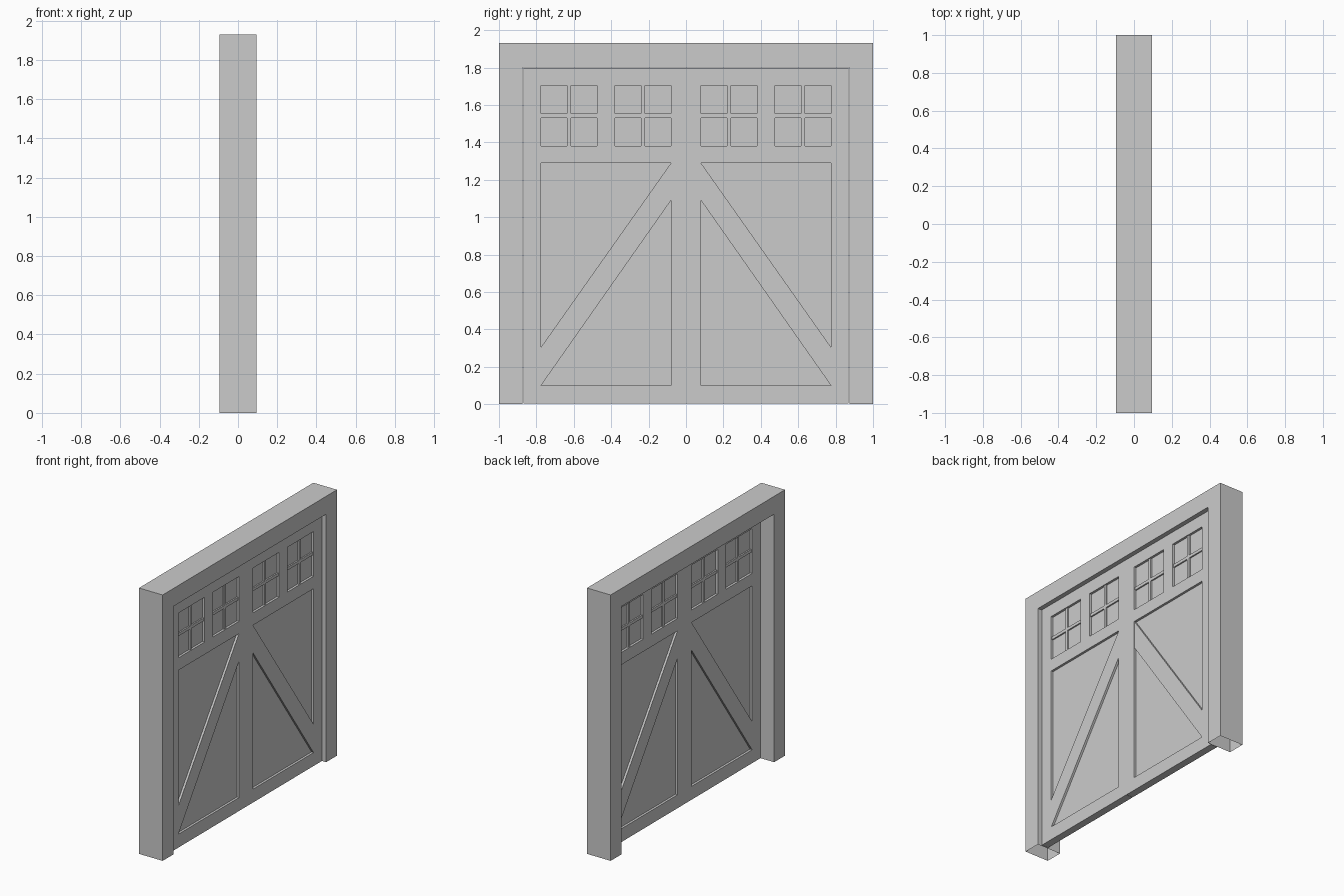
import bpy, bmesh

if "Cube" in bpy.data.objects:
    bpy.data.objects.remove(bpy.data.objects["Cube"])

DOOR_X = 0.038          # middle plane of the door leaves


def plate(name, polys, x, thick, mirror=True, open_bottom=False):
    """Flat (y, z) polygons thickened along x, optionally mirrored to -y."""
    bm = bmesh.new()
    for poly in polys:
        bm.faces.new([bm.verts.new((0, y, z)) for y, z in poly])
    bmesh.ops.remove_doubles(bm, verts=bm.verts, dist=1e-5)
    bmesh.ops.recalc_face_normals(bm, faces=bm.faces)
    ext = bmesh.ops.extrude_face_region(bm, geom=bm.faces[:], use_keep_orig=True)
    moved = [g for g in ext["geom"] if isinstance(g, bmesh.types.BMVert)]
    for v in bm.verts:
        v.co.x = x - thick / 2
    for v in moved:
        v.co.x = x + thick / 2
    bmesh.ops.recalc_face_normals(bm, faces=bm.faces)
    if open_bottom:
        low = [f for f in bm.faces if all(v.co.z < 1e-4 for v in f.verts)]
        bmesh.ops.delete(bm, geom=low, context='FACES')
    me = bpy.data.meshes.new(name)
    bm.to_mesh(me)
    bm.free()
    ob = bpy.data.objects.new(name, me)
    bpy.context.collection.objects.link(ob)
    if mirror:
        m = ob.modifiers.new("Mirror", 'MIRROR')
        m.use_axis = (False, True, False)
        m.use_mirror_merge = False
    return ob


def rect(y0, y1, z0, z1):
    return [(y0, z0), (y1, z0), (y1, z1), (y0, z1)]


# Surrounding frame: two jambs and a header in one piece, open underneath
H, W, TOP = 1.93, 0.875, 1.80
plate("door_frame",
      [[(-1, 0), (-W, 0), (-W, TOP), (W, TOP), (W, 0), (1, 0), (1, H), (-1, H)]],
      0, 0.19, mirror=False, open_bottom=True)

# Stiles and rails: a grid of cells with the openings left out
ys = [0.001, 0.08, 0.38, 0.475, 0.775, 0.87]
zs = [0.003, 0.10, 1.29, 1.38, 1.705, 1.797]
cells = []
for i in range(5):
    for j in range(5):
        window = j == 3 and i in (1, 3)
        lower = j == 1 and i in (1, 2, 3)
        if not (window or lower):
            cells.append(rect(ys[i], ys[i + 1], zs[j], zs[j + 1]))
plate("door_leaf_rails", cells, DOOR_X, 0.054)

# Recessed lower panel and its diagonal brace
plate("lower_panel", [rect(0.08, 0.775, 0.10, 1.29)], DOOR_X, 0.02)
plate("diagonal_brace",
      [[(0.08, 1.29), (0.08, 1.09), (0.775, 0.10), (0.775, 0.305)]], DOOR_X, 0.052)

# Windows: pane with crossing muntin bars
B = 0.011
for n, (a, b) in enumerate([(0.08, 0.38), (0.475, 0.775)], 1):
    z0, z1 = 1.38, 1.705
    c, m = (a + b) / 2, (z0 + z1) / 2
    plate(f"window_pane_{n}", [rect(a, b, z0, z1)], DOOR_X, 0.02)
    cross = [(a, m - B), (c - B, m - B), (c - B, z0), (c + B, z0),
             (c + B, m - B), (b, m - B), (b, m + B), (c + B, m + B),
             (c + B, z1), (c - B, z1), (c - B, m + B), (a, m + B)]
    plate(f"window_muntins_{n}", [cross], DOOR_X, 0.04)
